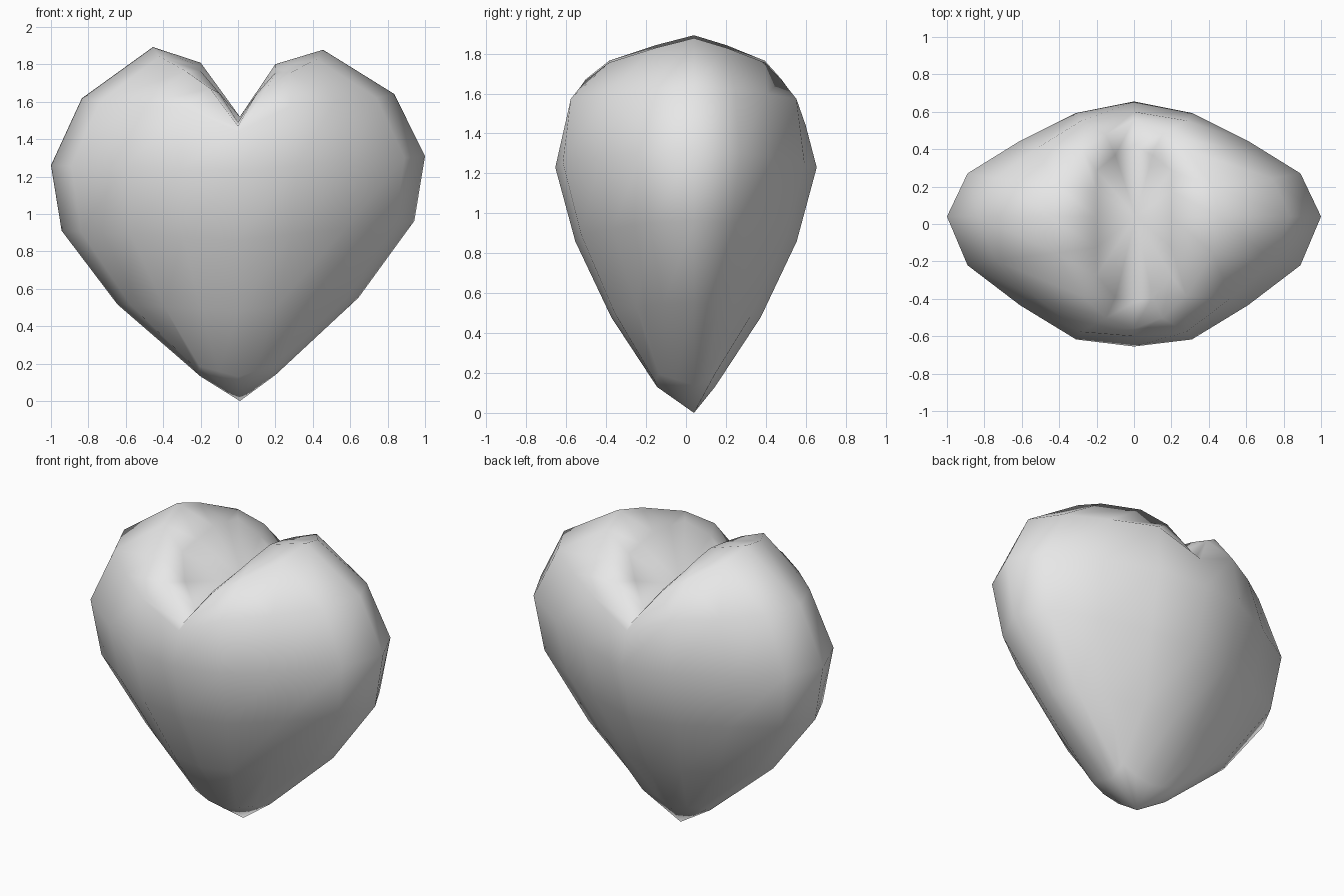
import bpy
import bmesh

cube = bpy.data.objects.get("Cube")
if cube:
    bpy.data.objects.remove(cube, do_unlink=True)

SEGMENTS = 16
HALF = SEGMENTS // 2
# Quarter of a unit ring, from the outer side to the middle plane
UNIT = [(1, 0), (.89, .375), (.61, .67), (.31, .924), (0, 1)]
# Small backward shift of each quarter column
SHIFT = [.04, .025, .005, -.012, 0]


def round_ring(width, depth, z_side, z_front):
    """Quarter ring that rises from the front to the outer side."""
    return [(u * width, v * depth, z_front + (z_side - z_front) * u) for u, v in UNIT]


def ring_point(quarter, tilt, i):
    """Point i of a ring, mirrored from its quarter profile."""
    k = min(i % HALF, HALF - i % HALF)
    x, y, z = quarter[k]
    if HALF // 2 < i < HALF + HALF // 2:
        x = -x
    if i > HALF:
        y = -y
    return (x, y + SHIFT[k], z + tilt * x)


# Squarish ring above the tip
foot = [(.2, 0, .135), (.21, .08, .165), (.205, .14, .19), (.1, .145, .16), (0, .145, .13)]
# Shoulder below the lobes
shoulder = [(.835, 0, 1.63), (.74, .22, 1.61), (.52, .4, 1.59), (.28, .565, 1.57), (0, .6, 1.44)]
# Crown of each lobe
crown = [(.455, 0, 1.885), (.42, .18, 1.835), (.28, .39, 1.76), (.15, .49, 1.67), (0, .56, 1.47)]
# Rim of the cleft
rim = [(.2, 0, 1.805), (.2, .15, 1.785), (.2, .28, 1.76), (.1, .38, 1.645), (0, .42, 1.49)]

# Quarter profiles from the bottom up, each with its sideways tilt
RINGS = [
    (foot, .02),
    (round_ring(.645, .375, .535, .48), .028),
    (round_ring(.943, .555, .937, .86), .028),
    (round_ring(1, .655, 1.285, 1.23), .025),
    (shoulder, .014),
    (crown, -.016),
    (rim, -.02),
]

# Heart body: stacked rings closed at the tip and in the cleft
bm = bmesh.new()
loops = [[bm.verts.new(ring_point(q, t, i)) for i in range(SEGMENTS)] for q, t in RINGS]
tip = bm.verts.new((.01, .04, 0))
cleft = bm.verts.new((.01, .04, 1.52))
for i in range(SEGMENTS):
    j = (i + 1) % SEGMENTS
    bm.faces.new((tip, loops[0][j], loops[0][i]))
    for low, high in zip(loops, loops[1:]):
        bm.faces.new((low[i], low[j], high[j], high[i]))
    bm.faces.new((loops[-1][i], loops[-1][j], cleft))
bmesh.ops.recalc_face_normals(bm, faces=bm.faces[:])
for face in bm.faces:
    face.smooth = True

mesh = bpy.data.meshes.new("heart_body")
bm.to_mesh(mesh)
bm.free()
heart = bpy.data.objects.new("heart_body", mesh)
bpy.context.collection.objects.link(heart)

# Plain light grey
grey = bpy.data.materials.new("light_grey")
grey.use_nodes = True
colour = (.8, .8, .8, 1)
grey.diffuse_color = colour
grey.node_tree.nodes["Principled BSDF"].inputs["Base Color"].default_value = colour
mesh.materials.append(grey)
